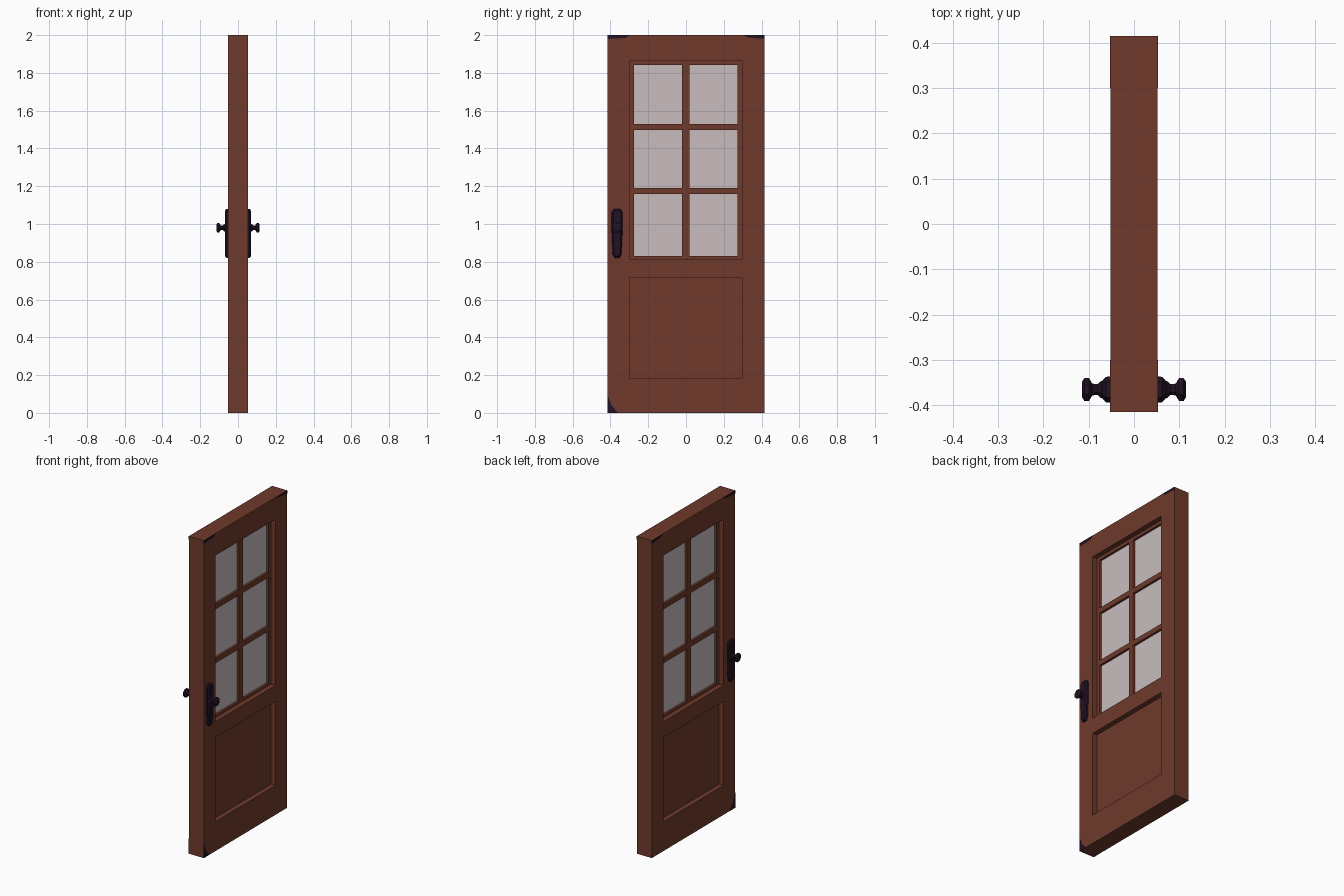
import bpy, bmesh, math
from mathutils import Matrix

if "Cube" in bpy.data.objects:
    bpy.data.objects.remove(bpy.data.objects["Cube"])


def material(name, color):
    m = bpy.data.materials.new(name)
    m.diffuse_color = (*color, 1)
    m.use_nodes = True
    m.node_tree.nodes["Principled BSDF"].inputs["Base Color"].default_value = m.diffuse_color
    return m


wood = material("red_brown_wood", (0.162, 0.042, 0.025))
glass = material("pale_glass", (0.578, 0.503, 0.515))
iron = material("dark_iron", (0.016, 0.006, 0.018))


def make(name, bm, *mats):
    bmesh.ops.recalc_face_normals(bm, faces=bm.faces)
    me = bpy.data.meshes.new(name)
    bm.to_mesh(me)
    bm.free()
    for m in mats:
        me.materials.append(m)
    ob = bpy.data.objects.new(name, me)
    bpy.context.collection.objects.link(ob)
    return ob


def add_box(bm, x0, x1, y0, y1, z0, z1):
    mat = Matrix.Translation(((x0 + x1) / 2, (y0 + y1) / 2, (z0 + z1) / 2))
    bmesh.ops.create_cube(bm, size=1, matrix=mat @ Matrix.Diagonal((x1 - x0, y1 - y0, z1 - z0, 1)))


def loft(bm, rings):
    vs = [[bm.verts.new(p) for p in r] for r in rings]
    n = len(vs[0])
    for a, b in zip(vs, vs[1:]):
        for i in range(n):
            bm.faces.new((a[i], a[(i + 1) % n], b[(i + 1) % n], b[i]))
    bm.faces.new(vs[0])
    bm.faces.new(vs[-1])


T = 0.052      # half thickness of the door
WEB = 0.021    # half thickness of the sunken panel and glazing bars
PANE = 0.007   # half thickness of the glass

# Door slab
bm = bmesh.new()
add_box(bm, -T, T, -0.415, 0.415, 0, 2)
door = make("door", bm, wood, glass)


def cut(ob, depth, rects):
    bm = bmesh.new()
    for y0, y1, z0, z1 in rects:
        add_box(bm, depth, 0.1, y0, y1, z0, z1)
        add_box(bm, -0.1, -depth, y0, y1, z0, z1)
    cutter = make("cutter", bm)
    cutter.hide_render = True
    mod = ob.modifiers.new("cut", 'BOOLEAN')
    mod.operation = 'DIFFERENCE'
    mod.solver = 'EXACT'
    mod.object = cutter
    bpy.context.view_layer.objects.active = ob
    bpy.ops.object.modifier_apply(modifier=mod.name)
    bpy.data.objects.remove(cutter)


# Window and lower panel recesses, then the six panes
cut(door, WEB, [(-0.3, 0.3, 0.815, 1.862), (-0.3, 0.3, 0.185, 0.715)])
cut(door, PANE, [(y0, y1, z0, z1)
                 for y0, y1 in ((-0.275, -0.02), (0.018, 0.273))
                 for z0, z1 in ((0.83, 1.158), (1.19, 1.497), (1.53, 1.842))])
for p in door.data.polygons:
    p.material_index = 1 if abs(p.normal.x) > 0.9 and abs(p.center.x) < 0.012 else 0

# Dark worn corners on both faces
corners = [
    [(-0.415, 2), (-0.30, 2), (-0.32, 1.985), (-0.415, 1.98)],
    [(0.415, 2), (0.30, 2), (0.33, 1.987), (0.415, 1.98)],
    [(-0.415, 0), (-0.36, 0), (-0.395, 0.04), (-0.415, 0.095)],
]
bm = bmesh.new()
for s in (-1, 1):
    for pts in corners:
        loft(bm, [[(s * x, y, z) for y, z in pts] for x in (T - 0.001, T + 0.0008)])
make("worn_corners", bm, iron)

# Handles: tapered back plate and turned knob on each side
HY, HZ = -0.365, 0.98
outline = [(-0.5, 1.065), (-0.3, 1.08), (0.3, 1.08), (0.5, 1.065), (0.5, 0.97),
           (0.4, 0.84), (0.22, 0.82), (-0.22, 0.82), (-0.4, 0.84), (-0.5, 0.97)]
knob = [(0.064, 0.02), (0.072, 0.021), (0.08, 0.013), (0.092, 0.014),
        (0.099, 0.027), (0.109, 0.028), (0.115, 0.018)]
for s, side in ((-1, "left"), (1, "right")):
    bm = bmesh.new()
    rings = [[(s * x, HY + y * w, 0.95 + (z - 0.95) * k) for y, z in outline]
             for x, w, k in ((T - 0.002, 0.058, 1), (T + 0.01, 0.056, 0.99), (T + 0.018, 0.04, 0.92))]
    loft(bm, rings)
    make(side + "_back_plate", bm, iron)
    bm = bmesh.new()
    loft(bm, [[(s * x, HY + r * math.cos(a), HZ + r * math.sin(a))
               for a in [(i + 0.5) * math.tau / 8 for i in range(8)]] for x, r in knob])
    make(side + "_knob", bm, iron)
